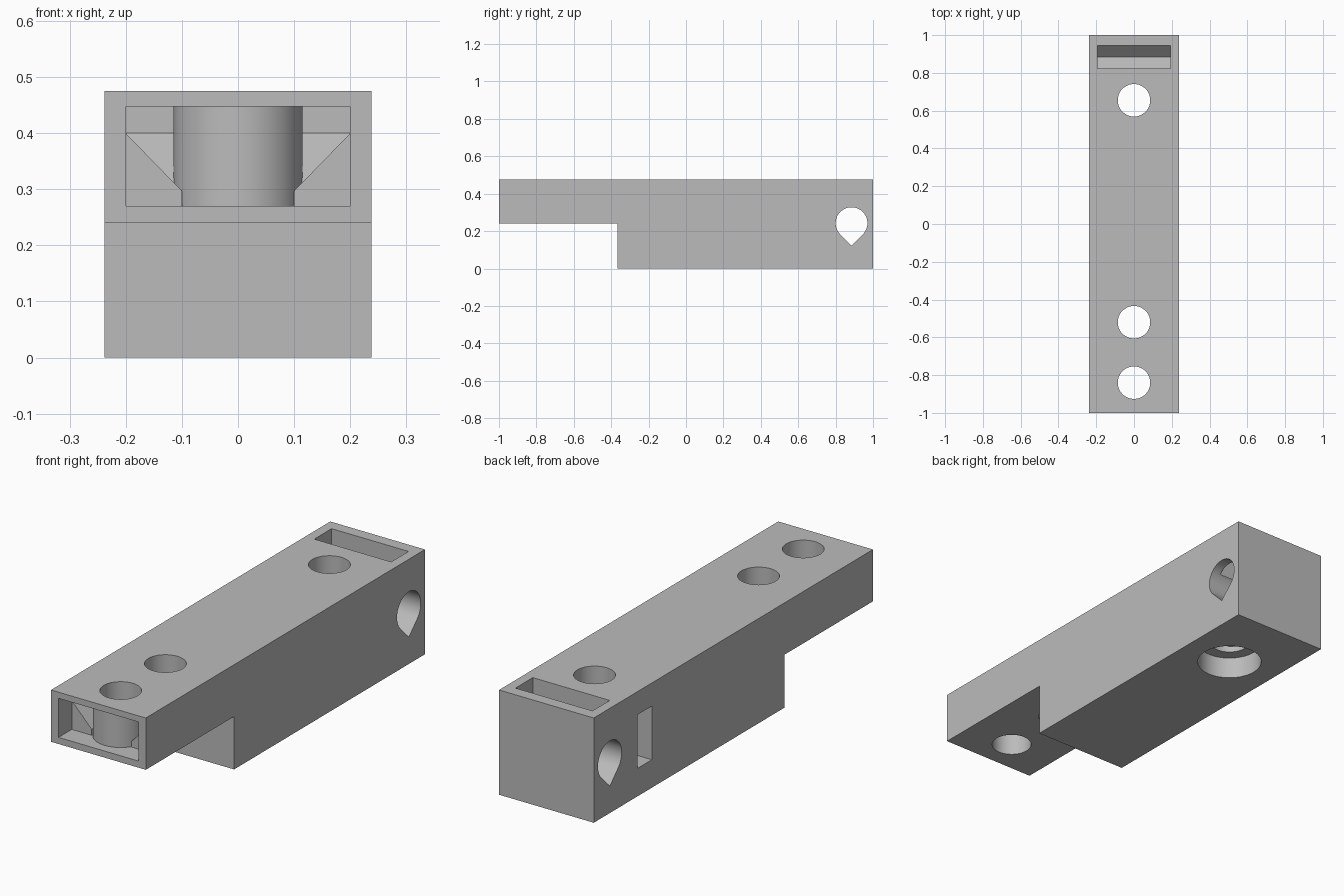
import bpy, bmesh, math

old = bpy.data.objects.get("Cube")
if old:
    bpy.data.objects.remove(old, do_unlink=True)

grey = bpy.data.materials.new("plain_grey")
grey.use_nodes = True
colour = (0.5, 0.5, 0.5, 1)
grey.diffuse_color = colour
grey.node_tree.nodes["Principled BSDF"].inputs["Base Color"].default_value = colour


def prism(name, profile, axis, start, end):
    """Extrude a closed profile along x (y,z points), y (x,z) or z (x,y)."""
    def place(p, d):
        return {"x": (d, *p), "y": (p[0], d, p[1]), "z": (*p, d)}[axis]
    bm = bmesh.new()
    rings = [[bm.verts.new(place(p, d)) for p in profile] for d in (start, end)]
    bm.faces.new(rings[0])
    bm.faces.new(rings[1])
    n = len(profile)
    for i in range(n):
        j = (i + 1) % n
        bm.faces.new((rings[0][i], rings[0][j], rings[1][j], rings[1][i]))
    bmesh.ops.recalc_face_normals(bm, faces=bm.faces)
    mesh = bpy.data.meshes.new(name)
    bm.to_mesh(mesh)
    bm.free()
    mesh.materials.append(grey)
    obj = bpy.data.objects.new(name, mesh)
    bpy.context.collection.objects.link(obj)
    return obj


def rect(a, b, c, d):
    return [(a, c), (b, c), (b, d), (a, d)]


def arc(cx, cy, r, start=0, sweep=360, n=64):
    return [(cx + r * math.cos(math.radians(start + sweep * i / n)),
             cy + r * math.sin(math.radians(start + sweep * i / n))) for i in range(n)]


def cut(target, tool):
    mod = target.modifiers.new("cut", "BOOLEAN")
    mod.operation = "DIFFERENCE"
    mod.solver = "EXACT"
    mod.object = tool
    bpy.context.view_layer.objects.active = target
    bpy.ops.object.modifier_apply(modifier=mod.name)
    bpy.data.objects.remove(tool, do_unlink=True)


# Stepped bar with a thin tongue at the front
H, W = 0.475, 0.2375
bar = prism("mounting_bar", [(-1, 0.24), (-0.367, 0.24), (-0.367, 0), (1, 0), (1, H), (-1, H)],
            "x", -W, W)

# Front pocket: ramped back, round boss and two chamfered side wedges stay solid
pocket = prism("pocket", [(-1.1, 0.27), (-0.9, 0.27), (-0.77, 0.4), (-0.77, 0.447), (-1.1, 0.447)],
               "x", -0.2, 0.2)
cut(pocket, prism("boss", arc(0, -0.84, 0.115), "z", 0.2, 0.5))
for s in (-1, 1):
    wedge = [(s * 0.1, 0.2), (s * 0.1, 0.297), (s * 0.21, 0.41), (s * 0.21, 0.2)]
    cut(pocket, prism("wedge", wedge, "y", -0.905, -0.7))
cut(bar, pocket)

# Vertical bolt holes and the wide recess under the rear one
for y in (-0.84, -0.52, 0.655):
    cut(bar, prism("bolt_hole", arc(0, y, 0.086), "z", -0.1, 0.6))
cut(bar, prism("recess", arc(0, 0.655, 0.14), "z", -0.1, 0.1))

# Teardrop cross hole, top slot above it and the side slot
tear = arc(0.885, 0.2425, 0.085, -45, 270) + [(0.825, 0.1824), (0.885, 0.1223)]
cut(bar, prism("teardrop_hole", tear, "x", -0.4, 0.4))
cut(bar, prism("top_slot", rect(-0.193, 0.193, 0.822, 0.946), "z", 0.23, 0.6))
cut(bar, prism("side_slot", rect(0.584, 0.685, 0.127, 0.37), "x", -0.4, 0.12))

# Smooth the round walls, keep edges sharp
bpy.ops.object.select_all(action="DESELECT")
bar.select_set(True)
bpy.context.view_layer.objects.active = bar
bpy.ops.object.shade_smooth_by_angle(angle=math.radians(30))
